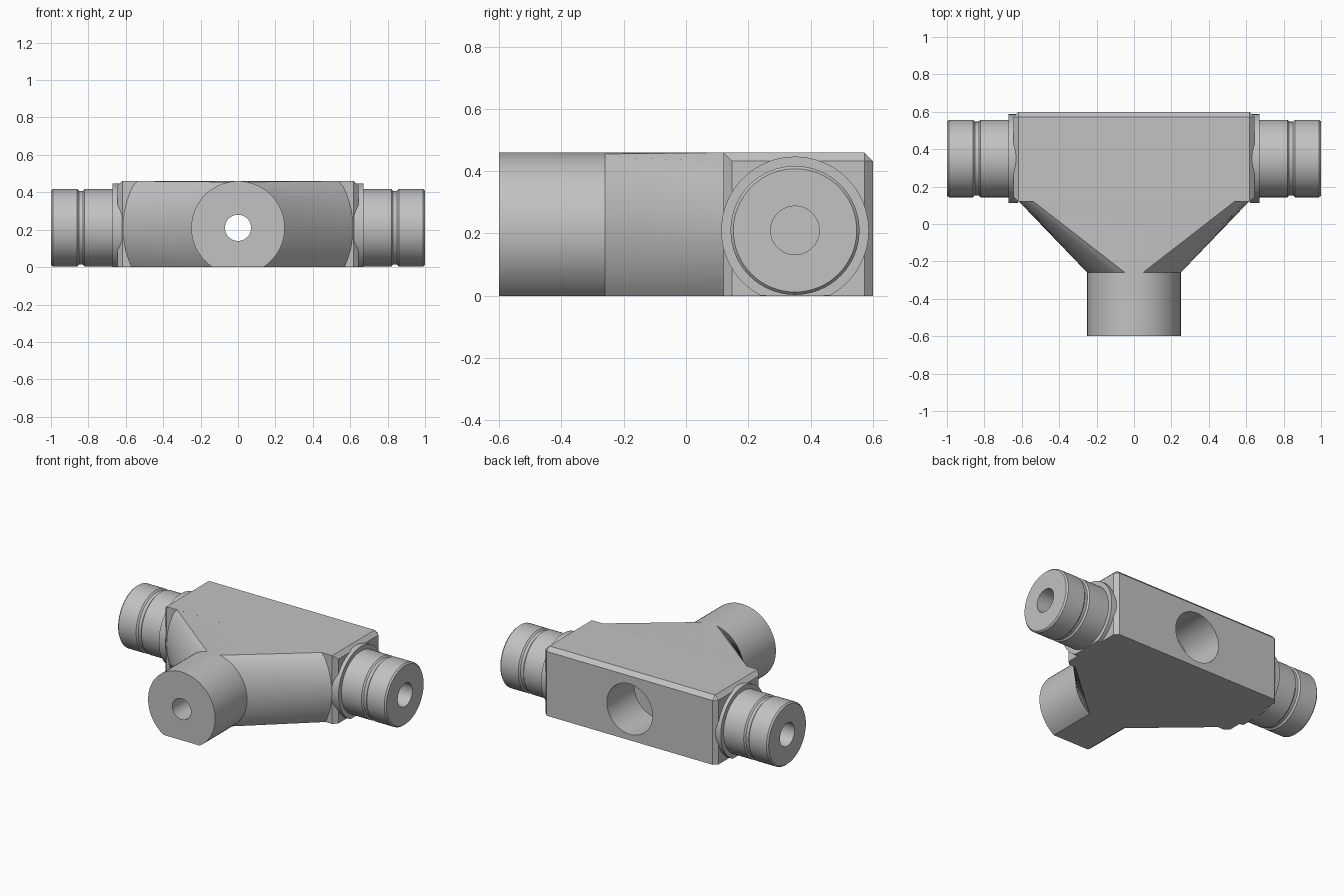
import bpy, bmesh, math

if "Cube" in bpy.data.objects:
    bpy.data.objects.remove(bpy.data.objects["Cube"])

AX_Z = 0.21      # height of all bore axes
AX_Y = 0.35      # position of the side port axis
R_NECK = 0.25

metal = bpy.data.materials.new("grey metal")
metal.diffuse_color = (0.54, 0.54, 0.54, 1)
metal.use_nodes = True
metal.node_tree.nodes["Principled BSDF"].inputs["Base Color"].default_value = metal.diffuse_color


def finish(bm, name):
    bmesh.ops.recalc_face_normals(bm, faces=bm.faces)
    me = bpy.data.meshes.new(name)
    bm.to_mesh(me)
    bm.free()
    ob = bpy.data.objects.new(name, me)
    bpy.context.collection.objects.link(ob)
    me.materials.append(metal)
    return ob


def activate(ob):
    bpy.ops.object.select_all(action='DESELECT')
    ob.select_set(True)
    bpy.context.view_layer.objects.active = ob


def smooth(ob):
    activate(ob)
    bpy.ops.object.shade_smooth_by_angle(angle=math.radians(28))


def boolean(ob, other, op):
    m = ob.modifiers.new(op, 'BOOLEAN')
    m.operation, m.solver, m.object = op, 'EXACT', other
    activate(ob)
    bpy.ops.object.modifier_apply(modifier=m.name)
    bpy.data.objects.remove(other)


def bore(name, radius, y0, y1):
    """Cutting cylinder along y."""
    bm = bmesh.new()
    rings = [[bm.verts.new((radius * math.cos(a), y, AX_Z + radius * math.sin(a)))
              for a in (2 * math.pi * i / 48 for i in range(48))] for y in (y0, y1)]
    for i in range(48):
        j = (i + 1) % 48
        bm.faces.new((rings[0][i], rings[0][j], rings[1][j], rings[1][i]))
    for r in rings:
        bm.faces.new(r)
    return finish(bm, name)


# main block with bevelled back, top end and upright corner edges
bm = bmesh.new()
bmesh.ops.create_cube(bm, size=1)
for v in bm.verts:
    v.co = (v.co.x * 1.29, 0.36 + v.co.y * 0.48, 0.23 + v.co.z * 0.46)
edges = []
for e in bm.edges:
    c = (e.verts[0].co + e.verts[1].co) / 2
    top = c.z > 0.4 and c.y > 0.2
    upright = 0.1 < c.z < 0.4
    if top or upright:
        edges.append(e)
bmesh.ops.bevel(bm, geom=edges, offset=0.027, segments=1, affect='EDGES')
housing = finish(bm, "housing")


# tapered transition running into the flat-bottomed round neck
def wide_section(n):
    pts = []
    for i in range(n + 1):
        z = 0.432 * i / n
        pts.append((0.625 - 0.045 * ((z - AX_Z) / AX_Z) ** 2, z))
    return pts + [(0.55, 0.46), (0.18, 0.46)]


def round_section(n):
    a0 = -math.asin(AX_Z / R_NECK)
    a1 = math.radians(70)
    angs = [a0 + (a1 - a0) * i / n for i in range(n + 1)]
    angs += [math.radians(79), math.radians(87)]
    return [(R_NECK * math.cos(a), AX_Z + R_NECK * math.sin(a)) for a in angs]


N = 24
rows = [(0.13, wide_section(N)), (-0.26, round_section(N)), (-0.6, round_section(N))]
bm = bmesh.new()
rings = []
for y, half in rows:
    pts = half + [(-x, z) for x, z in reversed(half)]
    rings.append([bm.verts.new((x, y, z)) for x, z in pts])
for a, b in zip(rings, rings[1:]):
    for i in range(len(a)):
        j = (i + 1) % len(a)
        bm.faces.new((a[i], a[j], b[j], b[i]))
bm.faces.new(rings[0])
bm.faces.new(rings[-1])
boolean(housing, finish(bm, "neck"), 'UNION')

# wide bore from the back and narrow bore through the neck
boolean(housing, bore("back_bore", 0.17, 0.31, 0.7), 'DIFFERENCE')
boolean(housing, bore("neck_bore", 0.07, -0.7, 0.4), 'DIFFERENCE')
smooth(housing)

# side ports: collar, grooved pipe end and blind bore, as (x, radius)
profile = [(0.62, 0.237), (0.67, 0.237), (0.67, 0.207), (0.82, 0.207),
           (0.83, 0.197), (0.85, 0.197), (0.86, 0.207), (0.99, 0.207),
           (1.0, 0.198), (1.0, 0.078), (0.6, 0.078), (0.6, 0)]
SEG = 64
for name, s in (("left_port", -1), ("right_port", 1)):
    bm = bmesh.new()
    vs = [bm.verts.new((s * x, AX_Y, AX_Z + r)) for x, r in profile]
    es = [bm.edges.new(p) for p in zip(vs, vs[1:])]
    bmesh.ops.spin(bm, geom=vs + es, cent=(0, AX_Y, AX_Z), axis=(1, 0, 0),
                   angle=2 * math.pi, steps=SEG, use_duplicate=False)
    bmesh.ops.remove_doubles(bm, verts=bm.verts, dist=1e-5)
    # collar is flattened where it meets the base plane
    for v in bm.verts:
        v.co.z = max(v.co.z, 0)
    smooth(finish(bm, name))
